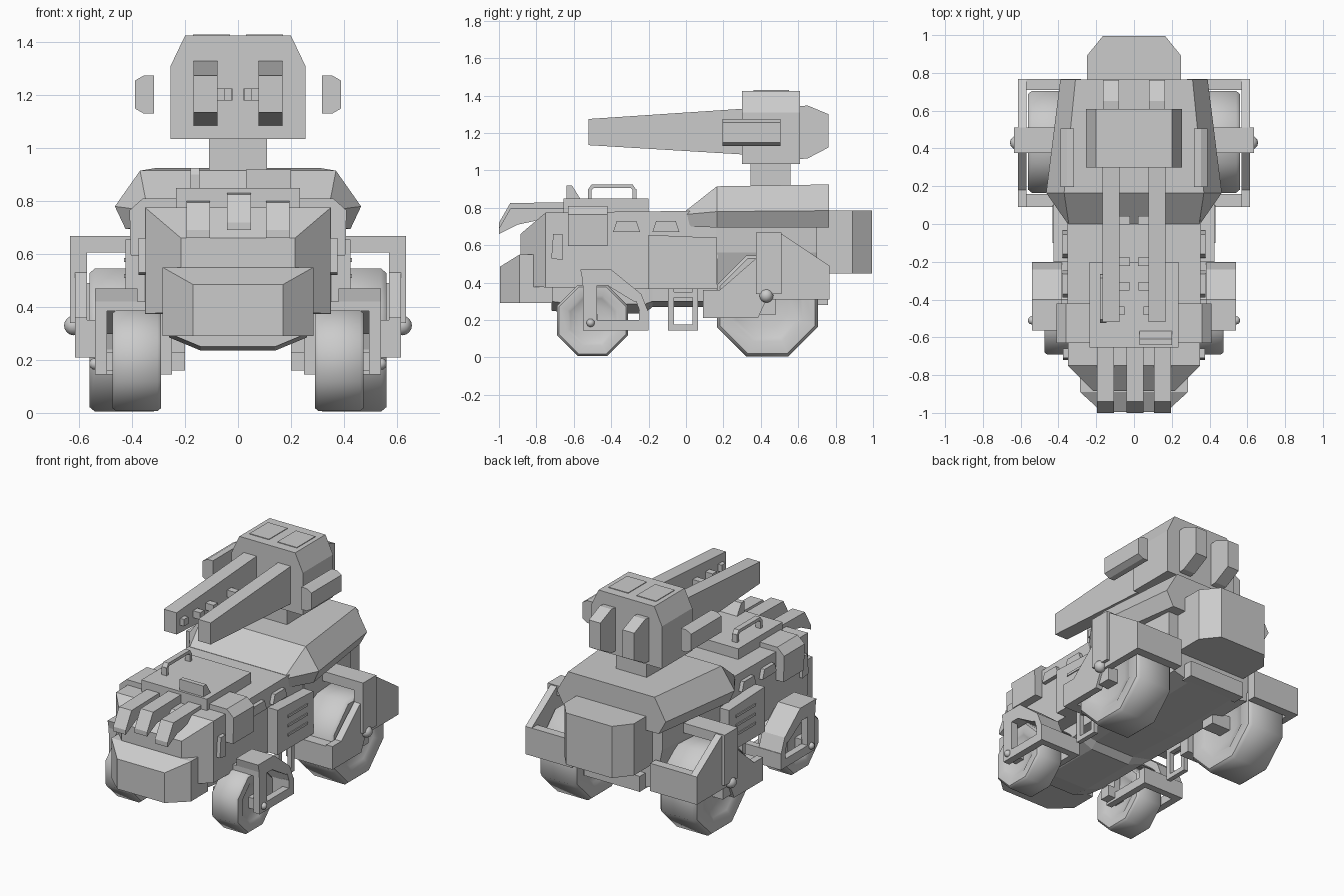
import bpy, bmesh, math
from mathutils import Vector

if "Cube" in bpy.data.objects:
    bpy.data.objects.remove(bpy.data.objects["Cube"])

grey = bpy.data.materials.new("plain_grey")
grey.diffuse_color = (0.6, 0.6, 0.6, 1)
grey.use_nodes = True
grey.node_tree.nodes["Principled BSDF"].inputs["Base Color"].default_value = grey.diffuse_color


def finish(name, bm):
    bmesh.ops.recalc_face_normals(bm, faces=bm.faces)
    me = bpy.data.meshes.new(name)
    bm.to_mesh(me)
    bm.free()
    me.materials.append(grey)
    ob = bpy.data.objects.new(name, me)
    bpy.context.collection.objects.link(ob)
    return ob


def loft(name, rings):
    """Closed solid through matching rings of points."""
    bm = bmesh.new()
    vs = [[bm.verts.new(p) for p in r] for r in rings]
    n = len(rings[0])
    for a, b in zip(vs, vs[1:]):
        for i in range(n):
            j = (i + 1) % n
            bm.faces.new((a[i], a[j], b[j], b[i]))
    bm.faces.new(vs[0])
    bm.faces.new(vs[-1][::-1])
    return finish(name, bm)


def side_prism(name, prof, x0, x1):
    """Extrude a (y, z) profile along x."""
    return loft(name, [[(x, y, z) for y, z in prof] for x in (x0, x1)])


def rect(x0, x1, z0, z1, y):
    return [(x0, y, z0), (x1, y, z0), (x1, y, z1), (x0, y, z1)]


def box(name, x0, x1, y0, y1, z0, z1):
    return loft(name, [rect(x0, x1, z0, z1, y) for y in (y0, y1)])


def mirrored(half):
    """Full ring from right-half (x, z) points listed bottom to top."""
    return half + [(-x, z) for x, z in reversed(half)]


def sections(name, items):
    return loft(name, [[(x, y, z) for x, z in mirrored(h)] for y, h in items])


def smooth(ob, deg):
    bpy.ops.object.select_all(action='DESELECT')
    ob.select_set(True)
    bpy.context.view_layer.objects.active = ob
    bpy.ops.object.shade_smooth_by_angle(angle=math.radians(deg))


def wheel(name, x0, x1, y, z, apothem):
    """Eight-sided wheel with a slight bevel and a recessed hub."""
    rad = apothem / math.cos(math.pi / 8)
    mid, s = (x0 + x1) / 2, (x1 - x0) / 2
    steps = [(-.75, .4), (-.9, .62), (-1, .7), (-1, .94), (-.85, 1),
             (.85, 1), (1, .94), (1, .7), (.9, .62), (.75, .4)]
    ring = [math.pi / 8 + k * math.pi / 4 for k in range(8)]
    ob = loft(name, [[(mid + s * t, y + rad * f * math.cos(a), z + rad * f * math.sin(a))
                      for a in ring] for t, f in steps])
    smooth(ob, 40)


def bolt(name, x, y, z, r):
    bm = bmesh.new()
    bmesh.ops.create_uvsphere(bm, u_segments=12, v_segments=8, radius=r)
    bmesh.ops.translate(bm, verts=bm.verts, vec=Vector((x, y, z)))
    smooth(finish(name, bm), 60)


# Main hull, tapering to the nose
sections("hull", [
    (-.885, [(.215, .38), (.215, .66)]),
    (-.75, [(.35, .375), (.35, .775)]),
    (.17, [(.355, .365), (.355, .785)])])
sections("belly", [
    (-.72, [(.14, .25), (.26, .3), (.26, .4)]),
    (-.60, [(.14, .235), (.26, .285), (.26, .4)]),
    (-.22, [(.14, .235), (.26, .285), (.26, .4)]),
    (-.18, [(.14, .27), (.28, .3), (.28, .4)]),
    (.16, [(.16, .27), (.28, .3), (.28, .4)]),
    (.70, [(.16, .28), (.28, .31), (.28, .4)])])
sections("rear_hull", [
    (.16, [(.28, .36), (.36, .56), (.36, .78)]),
    (.70, [(.28, .36), (.32, .56), (.32, .78)])])
box("tow_block", -.2, .2, .68, .76, .28, .38)

# Raised rear cabin with windscreen slope
sections("cabin", [
    (0, [(.34, .70), (.35, .765), (.345, .785)]),
    (.165, [(.425, .695), (.465, .78), (.37, .915)]),
    (.765, [(.34, .695), (.39, .785), (.31, .925)])])

# Rear engine box with chamfered corners
loft("engine_box", [[(x, y, z) for x, y in
                     [(-.25, .66), (.25, .66), (.25, .89), (.165, .995), (-.165, .995), (-.25, .89)]]
                    for z in (.45, .785)])

# Bumper
loft("bumper", [rect(-.17, .17, .29, .485, -.995),
                rect(-.285, .285, .29, .55, -.89),
                rect(-.285, .285, .29, .55, -.715)])

# Bonnet plate, vent, handle
box("bonnet_plate", -.235, .235, -.655, -.2, .76, .85)
side_prism("bonnet_vent", [(-.64, .84), (-.64, .92), (-.61, .92), (-.56, .84)], .03, .2)
side_prism("handle_bar", [(-.525, .895), (-.505, .925), (-.285, .925), (-.265, .895),
                          (-.285, .895), (-.295, .905), (-.495, .905), (-.505, .895)], -.18, -.145)
for y in (-.525, -.285):
    box("handle_post", -.18, -.145, y, y + .02, .84, .9)

# Three nose fins
for x, dz in ((-.15, 0), (.004, .03), (.15, 0)):
    side_prism("nose_fin", [(-1, .66 + dz), (-1, .69 + dz), (-.94, .795 + dz), (-.64, .80 + dz),
                            (-.62, .74), (-.76, .74), (-.9, .71 + dz)], x - .045, x + .045)

# Turret
sections("turret_head", [(y, [(.255, 1.035), (.255, 1.31), (.2, 1.425)]) for y in (.3, .61)])
box("turret_neck", -.11, .11, .345, .56, .88, 1.05)
for x in (-.1, .1):
    box("roof_hatch", x - .07, x + .07, .36, .55, 1.42, 1.429)

# Paired parts on both sides
for s in (-1, 1):
    def pbox(name, x0, x1, *r):
        return box(name, s * x0, s * x1, *r)

    def pprism(name, prof, x0, x1):
        return side_prism(name, prof, s * x0, s * x1)

    # Guns with inner blocks, rear blocks and floating side pods
    loft("gun_barrel", [rect(s * .077, s * .168, 1.135, 1.275, -.52),
                        rect(s * .077, s * .168, 1.085, 1.33, .31)])
    for y, d in ((-.46, .03), (-.33, .055), (-.2, .06), (.02, .06)):
        pbox("gun_block", .08 - d, .08, y - .022, y + .022, 1.18, 1.225)
    pprism("turret_back_block", [(.6, 1.06), (.65, 1.064), (.763, 1.123), (.763, 1.3),
                                 (.65, 1.347), (.6, 1.342)], .08, .163)
    loft("side_pod", [[(s * x, y, z) for x, z in
                       [(.317, 1.13), (.355, 1.13), (.39, 1.15), (.39, 1.255), (.355, 1.275), (.317, 1.275)]]
                      for y in (.195, .505)])

    # Hull side panels, windows and storage box
    pprism("side_panel", [(-.2, .365), (.165, .365), (.165, .64), (-.2, .655)], .35, .425)
    for z in (.45, .51, .57):
        pbox("panel_slat", .424, .431, -.1, .1, z, z + .015)
    for y in (-.39, -.18):
        pprism("side_window", [(y, .67), (y + .145, .67), (y + .125, .73), (y + .02, .73)], .345, .378)
    pprism("side_hatch", [(-.72, .53), (-.66, .52), (-.66, .66), (-.71, .66)], .33, .375)
    loft("storage_box", [[(s * x, y, z) for x, z in
                          [(.2, .595), (.405, .595), (.41, .765), (.36, .81), (.2, .81)]]
                         for y in (-.63, -.42)])

    # Wheels and axles
    wheel("front_wheel", s * .29, s * .475, -.5, .197, .19)
    wheel("rear_wheel", s * .30, s * .56, .435, .275, .27)
    pbox("front_axle", .2, .5, -.54, -.47, .16, .23)
    pbox("rear_axle", .2, .6, .39, .48, .23, .32)

    # Front fender: sloping cap over a fork on both wheel sides
    pprism("front_fender_cap", [(-.565, .47), (-.4, .47), (-.24, .34), (-.2, .24), (-.245, .24),
                                (-.27, .31), (-.42, .42), (-.555, .42)], .38, .54)
    pprism("front_fender_bridge", [(-.555, .42), (-.4, .42), (-.28, .32), (-.26, .3),
                                   (-.28, .3), (-.42, .385), (-.555, .385)], .25, .54)
    for x0, x1 in ((.25, .29), (.495, .54)):
        pbox("front_fork_post", x0, x1, -.55, -.475, .145, .43)
        pbox("front_fork_bar", x0, x1, -.475, -.2, .145, .2)
        pbox("front_fork_rear", x0, x1, -.25, -.2, .145, .25)
    pbox("front_cross_bar", .25, .54, -.245, -.2, .145, .25)
    bolt("front_bolt", s * .54, -.51, .185, .022)

    # Rear fender: side plate, end walls, upper arm
    pprism("rear_fender_plate", [(.09, .21), (.385, .21), (.43, .31), (.767, .31), (.767, .49),
                                 (.505, .665), (.375, .665), (.375, .53), (.18, .36), (.09, .36)],
           .57, .615)
    pbox("rear_fender_front_wall", .28, .615, .09, .16, .21, .35)
    pbox("rear_fender_back_wall", .28, .615, .71, .767, .31, .49)
    pbox("rear_fender_arm", .34, .635, .375, .51, .605, .668)
    pbox("rear_fender_post", .57, .635, .375, .51, .34, .668)
    bolt("rear_bolt", s * .62, .43, .33, .037)

    # Square footstep frame
    for z in (.145, .32):
        pbox("step_rail", .33, .36, -.095, .065, z, z + .03)
    for y in (-.095, .035):
        pbox("step_post", .33, .36, y, y + .03, .145, .37)
